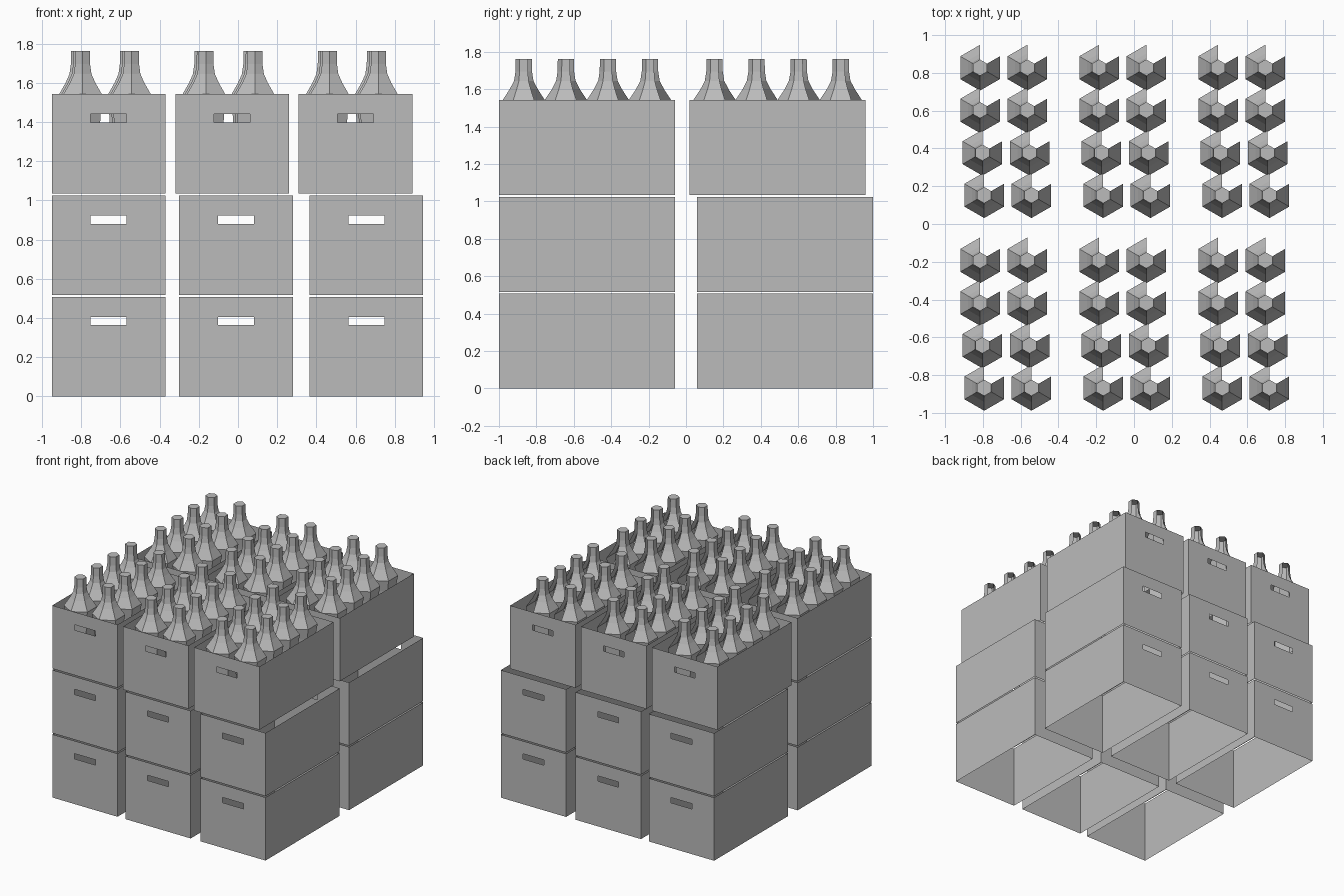
import bpy, bmesh, math

cube = bpy.data.objects.get("Cube")
if cube:
    bpy.data.objects.remove(cube, do_unlink=True)

grey = bpy.data.materials.new("plain_grey")
grey.use_nodes = True
COLOUR = (0.5, 0.5, 0.5, 1)
grey.diffuse_color = COLOUR
grey.node_tree.nodes["Principled BSDF"].inputs["Base Color"].default_value = COLOUR

WIDTH, DEPTH, HEIGHT = 0.58, 0.94, 0.507


def finish(bm, name):
    mesh = bpy.data.meshes.new(name)
    bm.to_mesh(mesh)
    bm.free()
    mesh.materials.append(grey)
    return mesh


def place(name, mesh, location):
    ob = bpy.data.objects.new(name, mesh)
    ob.location = location
    bpy.context.collection.objects.link(ob)


def rectangle(bm, half_width, y, low, high):
    corners = [(-1, low), (1, low), (1, high), (-1, high)]
    return [bm.verts.new((s * half_width, y, z)) for s, z in corners]


def crate_mesh():
    """Thin-walled sleeve, open above and below, with a hand slot at each end."""
    bm = bmesh.new()
    ends = []
    for side in (-1, 1):
        y = side * DEPTH / 2
        outer = rectangle(bm, WIDTH / 2, y, 0, HEIGHT)
        slot = rectangle(bm, 0.092, y, 0.363, 0.405)
        for i in range(4):
            j = (i + 1) % 4
            quad = [outer[i], outer[j], slot[j], slot[i]]
            bm.faces.new(quad if side < 0 else quad[::-1])
        ends.append(outer)
    front, back = ends
    bm.faces.new([front[1], back[1], back[2], front[2]])
    bm.faces.new([back[0], front[0], front[3], back[3]])
    return finish(bm, "crate")


def bottle_mesh():
    """Six-sided bottle, hollow, with one side left open."""
    profile = [(0.112, 0.01), (0.112, 0.18), (0.1, 0.32), (0.107, 0.41),
               (0.121, 0.495), (0.075, 0.565), (0.052, 0.61),
               (0.044, 0.66), (0.043, 0.728)]
    bm = bmesh.new()
    rings = []
    for radius, z in profile:
        angles = [math.radians(90 + 60 * k) for k in range(6)]
        rings.append([bm.verts.new((radius * math.cos(a), radius * math.sin(a), z))
                      for a in angles])
    for low, high in zip(rings, rings[1:]):
        for k in range(5):
            bm.faces.new([low[k], low[k + 1], high[k + 1], high[k]])
    bm.faces.new(rings[-1])
    return finish(bm, "bottle")


crate = crate_mesh()
bottle = bottle_mesh()

# Two lower layers of empty crates, then a shifted layer of filled ones
layers = [
    (0.0, (-0.66, -0.01, 0.655), (-0.53, 0.53)),
    (0.517, (-0.66, -0.01, 0.655), (-0.53, 0.53)),
    (1.035, (-0.66, -0.03, 0.6), (-0.53, 0.49)),
]
for level, (z, columns, rows) in enumerate(layers):
    for x in columns:
        for y in rows:
            place("crate", crate, (x, y, z))
            if level < 2:
                continue
            # Two by four bottles, the front rows drifting slightly sideways
            for row, drift in enumerate((0.022, 0.012, 0, 0)):
                for dx in (-0.155, 0.095):
                    place("bottle", bottle,
                          (x + dx + drift, y + (row - 1.5) * 0.225, z))
